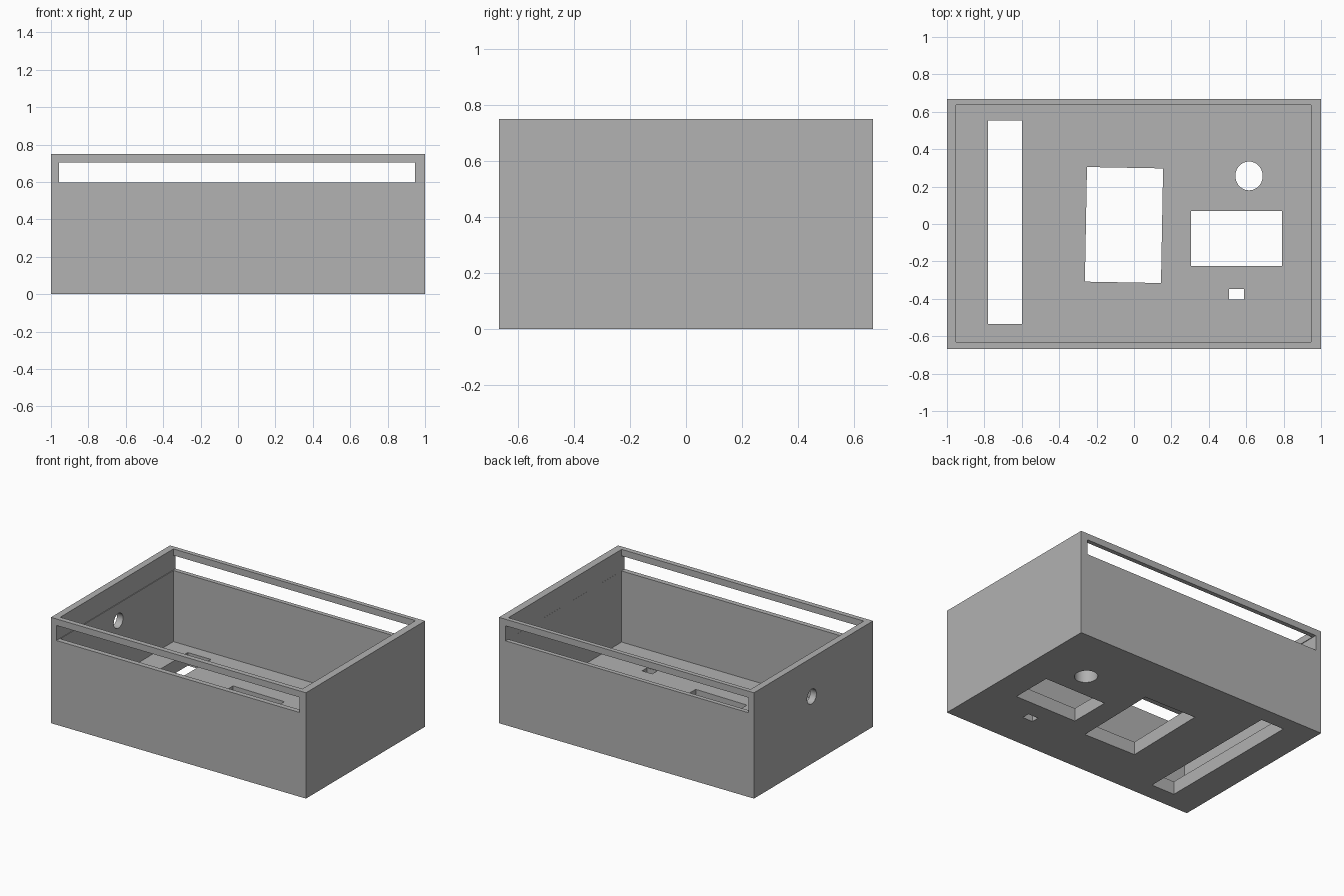
import bpy
import math

if "Cube" in bpy.data.objects:
    bpy.data.objects.remove(bpy.data.objects["Cube"], do_unlink=True)

WIDTH, DEPTH, HEIGHT = 2.0, 1.334, 0.75
FLOOR = 0.093

grey = bpy.data.materials.new("plain grey")
grey.use_nodes = True
colour = (0.445, 0.445, 0.445, 1)
grey.diffuse_color = colour
grey.node_tree.nodes["Principled BSDF"].inputs["Base Color"].default_value = colour


def box(name, x, y, z, turn=0):
    """Box spanning the given (low, high) ranges, turned about its own z axis."""
    spans = (x, y, z)
    bpy.ops.mesh.primitive_cube_add(size=1, location=[sum(s) / 2 for s in spans])
    ob = bpy.context.object
    ob.name = name
    ob.scale = [s[1] - s[0] for s in spans]
    ob.rotation_euler.z = math.radians(turn)
    return ob


def round_cutter(name, centre, rx, ry, length, tilt=0):
    bpy.ops.mesh.primitive_cylinder_add(vertices=48, radius=1, depth=1, location=centre)
    ob = bpy.context.object
    ob.name = name
    ob.scale = (rx, ry, length)
    ob.rotation_euler.y = math.radians(tilt)
    return ob


# Outer block
case = box("enclosure_case", (-WIDTH / 2, WIDTH / 2), (-DEPTH / 2, DEPTH / 2), (0, HEIGHT))
case.data.materials.append(grey)

through = (-0.2, 0.3)
cutters = [
    # Open interior
    box("cavity_cutter", (-0.952, 0.947), (-0.631, 0.636), (FLOOR, 1)),
    # Lid slot running through front and back, nicking the inner side wall
    box("lid_slot_cutter", (-0.957, 0.9475), (-1, 1), (0.597, 0.704)),
    # Floor openings
    box("long_opening_cutter", (-0.781, -0.599), (-0.535, 0.553), through),
    box("centre_opening_cutter", (-0.257, 0.150), (-0.312, 0.301), through, -1.05),
    box("side_opening_cutter", (0.305, 0.791), (-0.225, 0.07), through),
    box("small_opening_cutter", (0.508, 0.588), (-0.404, -0.348), through),
    round_cutter("round_opening_cutter", (0.615, 0.257, 0), 0.073, 0.077, 0.6),
    # Cable hole in the side wall
    round_cutter("cable_hole_cutter", (-1, 0.02, 0.476), 0.052, 0.052, 0.4, 90),
]

for cutter in cutters:
    cutter.hide_render = True
    mod = case.modifiers.new(cutter.name, "BOOLEAN")
    mod.operation = "DIFFERENCE"
    mod.solver = "EXACT"
    mod.object = cutter

# Apply the cuts, then drop the cutters
bpy.ops.object.select_all(action="DESELECT")
case.select_set(True)
bpy.context.view_layer.objects.active = case
for mod in list(case.modifiers):
    bpy.ops.object.modifier_apply(modifier=mod.name)
for cutter in cutters:
    bpy.data.objects.remove(cutter, do_unlink=True)

case.data.materials.clear()
case.data.materials.append(grey)
for face in case.data.polygons:
    face.material_index = 0
bpy.ops.object.shade_smooth_by_angle(angle=math.radians(30))
